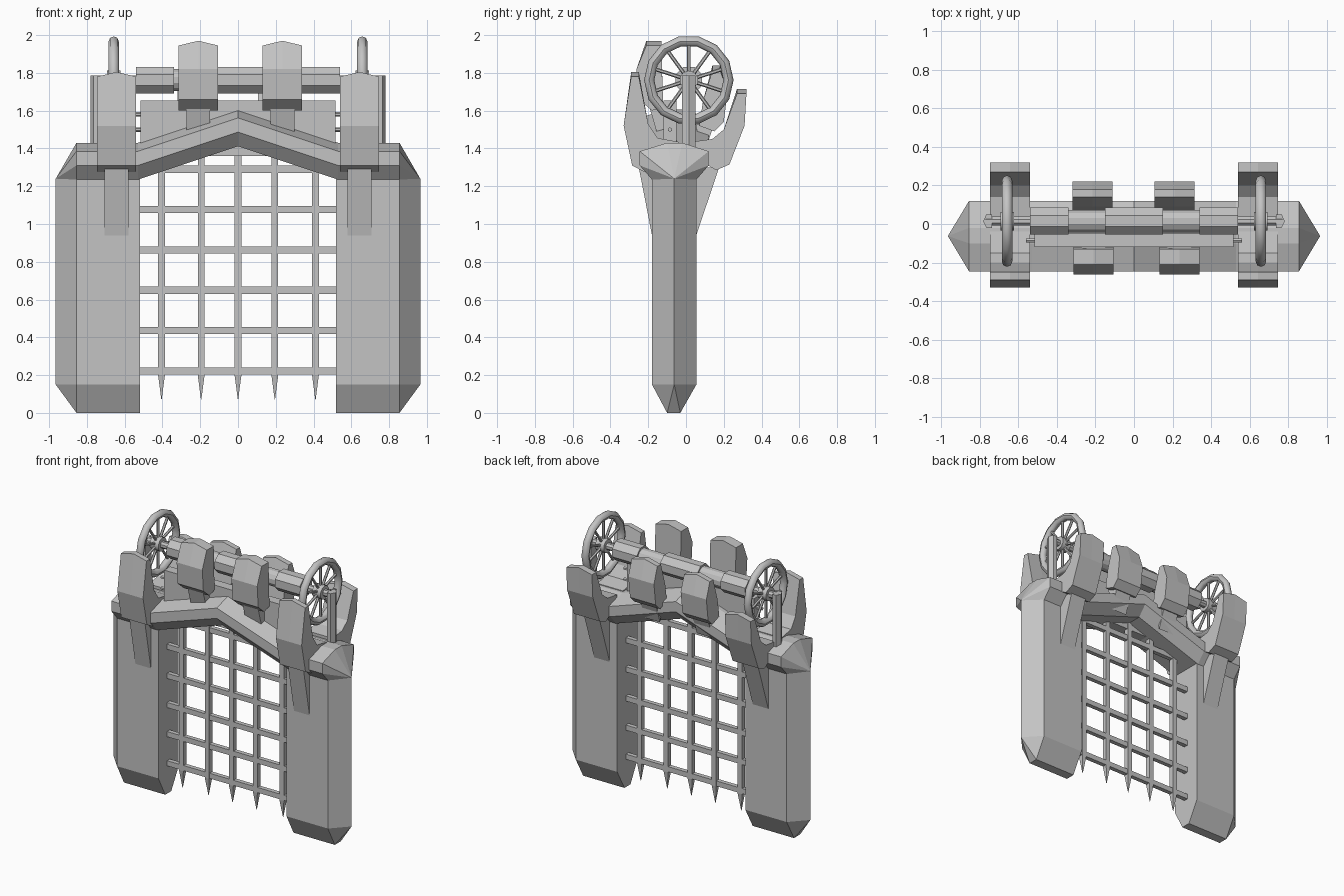
import bpy, bmesh, math
from mathutils import Vector, Matrix

if "Cube" in bpy.data.objects:
    bpy.data.objects.remove(bpy.data.objects["Cube"])

stone = bpy.data.materials.new("plain grey")
stone.diffuse_color = (0.55, 0.55, 0.55, 1)
stone.use_nodes = True
stone.node_tree.nodes["Principled BSDF"].inputs["Base Color"].default_value = stone.diffuse_color


def finish(bm, name):
    bmesh.ops.recalc_face_normals(bm, faces=bm.faces)
    me = bpy.data.meshes.new(name)
    bm.to_mesh(me)
    bm.free()
    me.materials.append(stone)
    ob = bpy.data.objects.new(name, me)
    bpy.context.collection.objects.link(ob)
    return ob


def loft(bm, rings):
    """Skin closed rings of equal length and cap both ends."""
    vs = [[bm.verts.new(p) for p in r] for r in rings]
    n = len(vs[0])
    for a, b in zip(vs, vs[1:]):
        for i in range(n):
            j = (i + 1) % n
            bm.faces.new((a[i], a[j], b[j], b[i]))
    bm.faces.new(vs[0][::-1])
    bm.faces.new(vs[-1])


def box(bm, x0, x1, y0, y1, z0, z1):
    loft(bm, [[(x0, y0, z), (x1, y0, z), (x1, y1, z), (x0, y1, z)] for z in (z0, z1)])


def rod(bm, a, b, r, n=8):
    """Prism of n sides between two points."""
    a, b = Vector(a), Vector(b)
    rot = (b - a).to_track_quat('Z', 'Y').to_matrix()
    ring = [rot @ Vector((r * math.cos(t), r * math.sin(t), 0))
            for t in [(i + 0.5) * math.tau / n for i in range(n)]]
    loft(bm, [[a + p for p in ring], [b + p for p in ring]])


def side_slab(bm, profile, x0, x1, side, tops=(), lift=0.025):
    """Extrude a (distance, z) side profile across x, raising a ridge at the listed points."""
    rings = []
    for x, up in ((x0, 0), ((x0 + x1) / 2, lift), (x1, 0)):
        rings.append([(x, side * d, z + (up if i in tops else 0))
                      for i, (d, z) in enumerate(profile)])
    loft(bm, rings)


# Gate pillars: pointed outer edge and wedge-shaped foot
for s, label in ((-1, "left"), (1, "right")):
    bm = bmesh.new()
    plan = [(0.52, -0.18), (0.855, -0.18), (0.965, -0.0625), (0.855, 0.055), (0.52, 0.055)]
    foot = [(0.52, -0.1), (0.855, -0.1), (0.855, -0.03), (0.52, -0.03)]
    top = [bm.verts.new((s * x, y, 1.24)) for x, y in plan]
    mid = [bm.verts.new((s * x, y, 0.15)) for x, y in plan]
    low = [bm.verts.new((s * x, y, 0)) for x, y in foot]
    for i in range(5):
        j = (i + 1) % 5
        bm.faces.new((mid[i], mid[j], top[j], top[i]))
    for f in ((low[0], low[1], mid[1], mid[0]), (low[1], mid[2], mid[1]),
              (low[1], low[2], mid[2]), (low[2], mid[3], mid[2]),
              (low[2], low[3], mid[4], mid[3]), (low[3], low[0], mid[0], mid[4])):
        bm.faces.new(f)
    bm.faces.new(top)
    bm.faces.new(low)
    finish(bm, label + "_pillar")

# Gabled lintel beam with pointed ends
section = [(-0.18, 0), (-0.245, 0.075), (-0.245, 0.15), (-0.1, 0.195),
           (-0.02, 0.195), (0.12, 0.15), (0.12, 0.075), (0.055, 0)]
bm = bmesh.new()
path = [(-0.855, 1.235), (-0.53, 1.235), (0, 1.412), (0.53, 1.235), (0.855, 1.235)]
loft(bm, [[(x, y, z + h) for y, h in section] for x, z in path])
for cap in [f for f in bm.faces if len(f.verts) == 8]:
    s = 1 if cap.calc_center_median().x > 0 else -1
    tip = bm.verts.new((s * 0.965, -0.0625, 1.24))
    for e in list(cap.edges):
        bm.faces.new((*e.verts, tip))
    bm.faces.remove(cap)
finish(bm, "lintel_beam")

# Portcullis: upright bars with spikes, and cross bars
YC = -0.0625
bm = bmesh.new()
for x in (-0.405, -0.195, 0, 0.195, 0.41):
    box(bm, x - 0.018, x + 0.018, YC - 0.018, YC + 0.018, 0.2, 1.45)
    loft(bm, [[(x + dx * w, YC + dy * w, z) for dx, dy in ((-1, -1), (1, -1), (1, 1), (-1, 1))]
              for w, z in ((0.018, 0.2), (0.001, 0.07))])
for i in range(6):
    z = 0.222 + 0.2135 * i
    box(bm, -0.525, 0.525, YC - 0.016, YC + 0.016, z - 0.019, z + 0.019)
finish(bm, "portcullis")

# Guard panel above the lintel, under the roller
bm = bmesh.new()
box(bm, -0.515, 0.515, -0.12, -0.05, 1.36, 1.655)
finish(bm, "guard_panel")
bm = bmesh.new()
for s in (-1, 1):
    for z in (1.5, 1.58):
        rod(bm, (s * 0.5, -0.085, z), (s * 0.56, -0.085, z), 0.012, 6)
finish(bm, "panel_pins")

# Corner and middle battlements, front (side -1) and back (side 1), each with a wedge bracket
corner_front = [(0.29, 1.78), (0.33, 1.52), (0.285, 1.31), (0.22, 1.275), (0.04, 1.36),
                (0.04, 1.435), (0.15, 1.455), (0.2, 1.53), (0.25, 1.78)]
corner_back = [(0.32, 1.69), (0.31, 1.52), (0.23, 1.315), (0.16, 1.285), (0.03, 1.36),
               (0.03, 1.435), (0.14, 1.45), (0.2, 1.5), (0.27, 1.69)]
middle_front = [(0.21, 1.945), (0.262, 1.82), (0.25, 1.66), (0.18, 1.6), (0.12, 1.62),
                (0.125, 1.75), (0.13, 1.945)]
middle_back = [(0.18, 1.815), (0.22, 1.7), (0.2, 1.54), (0.15, 1.49), (0.07, 1.52),
               (0.09, 1.65), (0.14, 1.815)]
wedges = {"corner_front": [(0.25, 1.3), (0.18, 0.94), (0.06, 1.3)],
          "corner_back": [(0.175, 1.3), (0.055, 0.94), (0.0, 1.3)],
          "middle_front": [(0.2, 1.64), (0.13, 1.4), (0.1, 1.64)],
          "middle_back": [(0.15, 1.53), (0.09, 1.36), (0.05, 1.53)]}
layout = (("corner_front", corner_front, -1, (-0.643, 0.643)),
          ("corner_back", corner_back, 1, (-0.643, 0.643)),
          ("middle_front", middle_front, -1, (-0.21, 0.235)),
          ("middle_back", middle_back, 1, (-0.215, 0.21)))
for name, profile, side, centres in layout:
    for cx, label in zip(centres, ("left", "right")):
        bm = bmesh.new()
        side_slab(bm, profile, cx - 0.104, cx + 0.104, side, (0, len(profile) - 1))
        finish(bm, f"{name}_battlement_{label}")
        bm = bmesh.new()
        side_slab(bm, wedges[name], cx - 0.063, cx + 0.063, side)
        finish(bm, f"{name}_bracket_{label}")

# Winch roller: thick octagonal drums on a thinner core, with an end shaft
WY, WZ = 0.015, 1.762
bm = bmesh.new()
for x0, x1 in ((-0.54, -0.34), (-0.15, 0.15), (0.34, 0.54)):
    rod(bm, (x0, WY, WZ), (x1, WY, WZ), 0.076)
rod(bm, (-0.5, WY, WZ), (0.5, WY, WZ), 0.06, 12)
rod(bm, (-0.77, WY, WZ), (0.77, WY, WZ), 0.025)
finish(bm, "winch_roller")

# Spoked hand wheels and the posts carrying the shaft
for s, label in ((-1, "left"), (1, "right")):
    cx, n, m = s * 0.658, 14, 8
    bm = bmesh.new()
    grid = [[bm.verts.new((cx + 0.027 * math.sin(b),
                           WY + (0.21 + 0.027 * math.cos(b)) * math.cos(a),
                           WZ + (0.21 + 0.027 * math.cos(b)) * math.sin(a)))
             for b in [k * math.tau / m for k in range(m)]]
            for a in [i * math.tau / n for i in range(n)]]
    for i in range(n):
        for k in range(m):
            bm.faces.new((grid[i][k], grid[(i + 1) % n][k],
                          grid[(i + 1) % n][(k + 1) % m], grid[i][(k + 1) % m]))
    rod(bm, (cx - 0.035, WY, WZ), (cx + 0.035, WY, WZ), 0.05, 10)
    for i in range(10):
        a = (i + 0.5) * math.tau / 10
        rod(bm, (cx, WY + 0.04 * math.cos(a), WZ + 0.04 * math.sin(a)),
            (cx, WY + 0.205 * math.cos(a), WZ + 0.205 * math.sin(a)), 0.01, 6)
    wheel = finish(bm, label + "_wheel")
    bpy.context.view_layer.objects.active = wheel
    wheel.select_set(True)
    bpy.ops.object.shade_smooth_by_angle(angle=math.radians(46))
    wheel.select_set(False)

    bm = bmesh.new()
    plan = [(0.735, -0.02), (0.765, -0.02), (0.782, 0.015), (0.765, 0.05), (0.735, 0.05)]
    loft(bm, [[(s * x, y, z) for x, y in plan] for z in (1.38, 1.785)])
    finish(bm, label + "_shaft_post")
